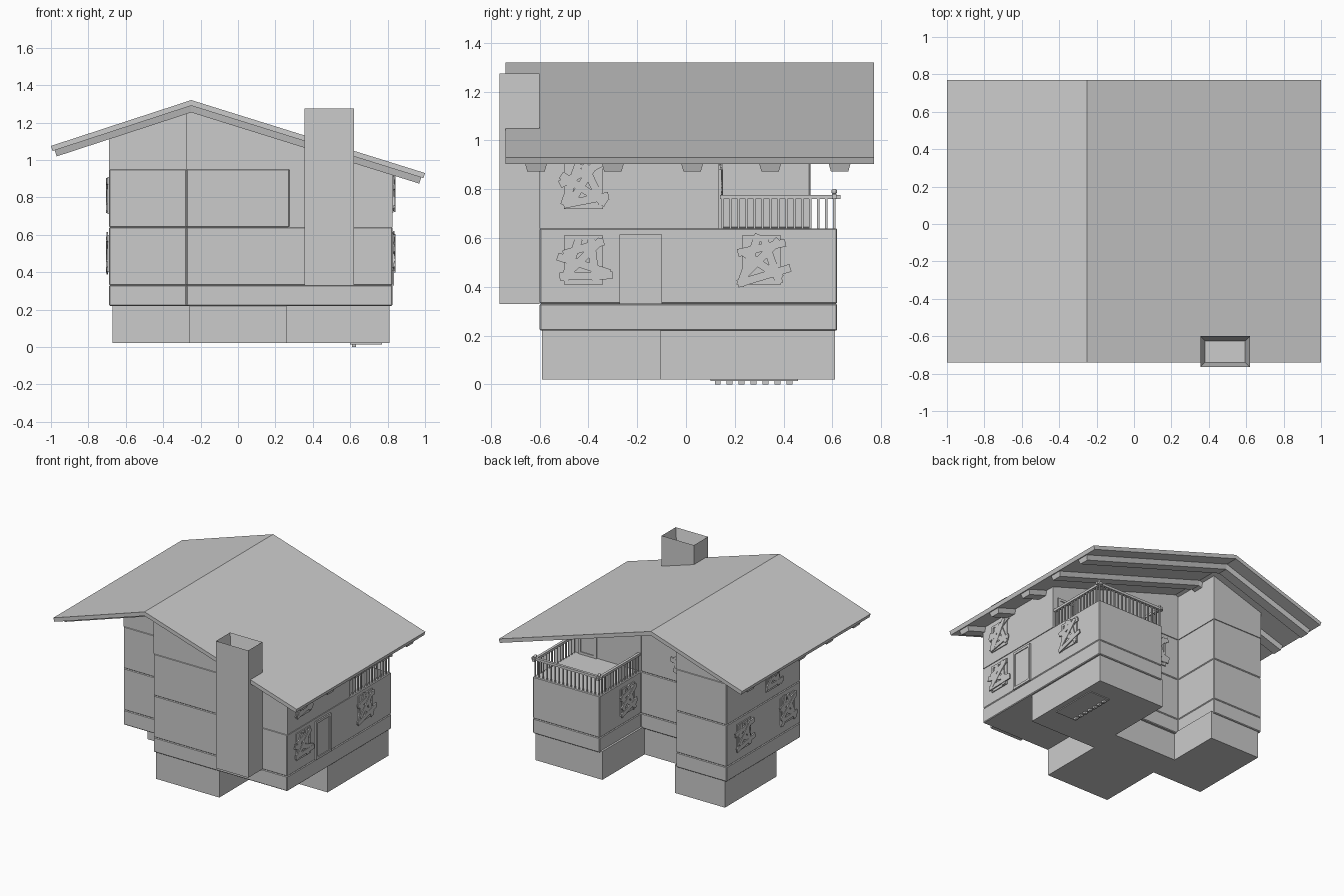
import bpy, bmesh, math, random
from mathutils import Matrix, Vector

if "Cube" in bpy.data.objects:
    bpy.data.objects.remove(bpy.data.objects["Cube"])

random.seed(4)
RIDGE, LEFT, RIGHT = (-0.25, 1.32), (-1.0, 1.075), (1.0, 0.93)


def finish(name, bm, bevel=0):
    bmesh.ops.recalc_face_normals(bm, faces=bm.faces)
    me = bpy.data.meshes.new(name)
    bm.to_mesh(me)
    bm.free()
    ob = bpy.data.objects.new(name, me)
    bpy.context.collection.objects.link(ob)
    if bevel:
        m = ob.modifiers.new("Bevel", 'BEVEL')
        m.width = bevel
        m.segments = 1
        m.limit_method = 'ANGLE'
    return ob


def box(bm, center, size, mat=Matrix(), turn=0):
    """Box in local axes (u, v, w) of mat, turned about w."""
    bmesh.ops.create_cube(bm, size=1, matrix=mat @ Matrix.Translation(center)
                          @ Matrix.Rotation(turn, 4, 'Z') @ Matrix.Diagonal((*size, 1)))


def prism(name, outline, z0, z1=None, bevel=0.005):
    """Extruded floor plan; without z1 it rises to the underside of the roof."""
    bm = bmesh.new()
    face = bm.faces.new([bm.verts.new((x, y, z0)) for x, y in outline])
    ext = bmesh.ops.extrude_face_region(bm, geom=[face])["geom"]
    top = [v for v in ext if isinstance(v, bmesh.types.BMVert)]
    bmesh.ops.translate(bm, verts=top, vec=(0, 0, (z1 or 2.0) - z0))
    bmesh.ops.recalc_face_normals(bm, faces=bm.faces)
    if z1 is None:
        for end in (LEFT, RIGHT):
            s = (RIDGE[1] - end[1]) / (RIDGE[0] - end[0])
            cut = bmesh.ops.bisect_plane(
                bm, geom=bm.verts[:] + bm.edges[:] + bm.faces[:], clear_outer=True,
                plane_co=(RIDGE[0], 0, RIDGE[1] - 0.02), plane_no=(-s, 0, 1))
            edges = [e for e in cut["geom_cut"] if isinstance(e, bmesh.types.BMEdge)]
            bmesh.ops.edgeloop_fill(bm, edges=edges)
        bevel = 0
    return finish(name, bm, bevel)


def chevron(name, y0, y1, drop, thick, inset=0.0, taper=0.0):
    """Roof-shaped strip, `drop` below the roof top, running along both slopes."""
    sl = (RIDGE[1] - LEFT[1]) / (RIDGE[0] - LEFT[0])
    sr = (RIDGE[1] - RIGHT[1]) / (RIDGE[0] - RIGHT[0])

    def row(d, ins):
        return [(LEFT[0] + ins, LEFT[1] + sl * ins - d), (RIDGE[0], RIDGE[1] - d),
                (RIGHT[0] - ins, RIGHT[1] - sr * ins - d)]
    bm = bmesh.new()
    rings = []
    for sgn, y in ((1, y0), (-1, y1)):
        up = [bm.verts.new((x, y, z)) for x, z in row(drop, inset)]
        lo = [bm.verts.new((x, y + sgn * taper, z))
              for x, z in row(drop + thick, inset + thick * 0.3)]
        rings.append(up + lo[::-1])
    a, b = rings
    for r in (a, b):
        bm.faces.new((r[0], r[1], r[4], r[5]))
        bm.faces.new((r[1], r[2], r[3], r[4]))
    for i in range(6):
        j = (i + 1) % 6
        bm.faces.new((a[i], a[j], b[j], b[i]))
    return finish(name, bm)


def on_wall(origin, normal):
    n = Vector(normal)
    u = Vector((0, 0, 1)).cross(n)
    m = Matrix((u, (0, 0, 1), n)).transposed().to_4x4()
    m.translation = origin
    return m


def frame(bm, m, w, h, t=0.016, d=0.014):
    for s in (-1, 1):
        box(bm, (s * (w - t) / 2, 0, 0), (t, h, d), m)
        box(bm, (0, s * (h - t) / 2, 0), (w - 2 * t, t, d), m)


def boarded_window(name, origin, normal, w=0.16, h=0.2):
    m = on_wall(origin, normal)
    bm = bmesh.new()
    frame(bm, m, w, h)
    box(bm, (0, 0, 0), (w - 0.02, h - 0.02, 0.004), m)
    # crooked planks nailed over the opening
    for i, (u, v, deg) in enumerate([(-0.05, 0, 80), (0.04, 0.0, 105), (0, 0.05, 20),
                                     (0, -0.02, -25), (0.01, -0.065, 8), (0, 0.01, 50)]):
        box(bm, (u, v, 0.008 + 0.001 * i), (random.uniform(0.17, 0.23), 0.032, 0.008), m,
            math.radians(deg + random.uniform(-12, 12)))
    finish(name, bm)


def door(name, origin, normal, w, h):
    m = on_wall(origin, normal)
    bm = bmesh.new()
    frame(bm, m, w, h, 0.018, 0.02)
    box(bm, (0, 0, 0), (w - 0.03, h - 0.03, 0.008), m)
    finish(name, bm)


# stone foundation, set in from the walls and missing under the front right corner
prism("foundation", [(-0.26, -0.59), (0.26, -0.59), (0.26, -0.105), (0.81, -0.105), (0.81, 0.61),
                     (0.26, 0.61), (0.26, 0.115), (-0.26, 0.115), (-0.26, 0.5), (-0.67, 0.5),
                     (-0.67, -0.105), (-0.26, -0.105)], 0.02, 0.23, 0)

# storeys
left_wing = [(-0.275, 0.51), (-0.69, 0.51), (-0.69, -0.36), (-0.275, -0.36)]
ground = [(-0.275, -0.6), (0.825, -0.6), (0.825, 0.62), (0.275, 0.62), (0.275, 0.135),
          (-0.275, 0.135)] + left_wing
upper = [(-0.275, -0.6), (0.275, -0.6), (0.275, 0.135), (-0.275, 0.135)] + left_wing
prism("base_band", ground, 0.22, 0.33)
prism("ground_storey", ground, 0.33, 0.64)
prism("upper_storey", upper, 0.64, 0.95)
prism("attic", upper, 0.95)
prism("upper_right_room", [(0.275, -0.6), (0.825, -0.6), (0.825, 0.135), (0.275, 0.135)], 0.64)

# roof and rafters
chevron("roof", -0.74, 0.77, 0, 0.03)
for i, y in enumerate((-0.615, -0.3, 0.025, 0.345, 0.63)):
    chevron(f"rafter_{i + 1}", y - 0.045, y + 0.045, 0.03, 0.036, 0.02, 0.009)

# chimney with open flue
bm = bmesh.new()
box(bm, (0.4875, -0.6825, 0.8025), (0.265, 0.165, 0.945))
bm.faces.ensure_lookup_table()
top = max(bm.faces, key=lambda f: f.calc_center_median().z)
bmesh.ops.inset_region(bm, faces=[top], thickness=0.036)
bmesh.ops.translate(bm, verts=top.verts, vec=(0, 0, -0.12))
finish("chimney", bm)

# boarded windows on the side walls and in the rear recess
for y, z in ((-0.42, 0.51), (-0.42, 0.82), (0.31, 0.51)):
    boarded_window("right_window", (0.825, y, z), (1, 0, 0))
for y, z in ((-0.2, 0.5), (-0.03, 0.81), (0.31, 0.5)):
    boarded_window("left_window", (-0.69, y, z), (-1, 0, 0))
boarded_window("recess_window", (-0.08, 0.135, 0.8), (0, 1, 0))
boarded_window("balcony_side_window", (0.275, 0.3, 0.5), (-1, 0, 0))

# doors
door("side_door", (0.825, -0.185, 0.472), (1, 0, 0), 0.175, 0.285)
door("balcony_door", (0.71, 0.135, 0.76), (0, 1, 0), 0.15, 0.24)

# balcony railing
bm = bmesh.new()
x0, x1, y0, y1 = 0.287, 0.813, 0.14, 0.608
box(bm, ((x0 + x1) / 2, y1, 0.772), (x1 - x0 + 0.05, 0.02, 0.018))
for x in (x0, x1):
    box(bm, (x, (y0 + y1 + 0.025) / 2, 0.768), (0.02, y1 - y0 + 0.025, 0.018))
    bmesh.ops.create_uvsphere(bm, u_segments=10, v_segments=6, radius=0.012,
                              matrix=Matrix.Translation((x, y1, 0.79)))
    for i in range(15):
        box(bm, (x, y0 + 0.01 + (y1 - y0 - 0.01) * i / 14, 0.7), (0.009, 0.009, 0.13))
for i in range(1, 16):
    box(bm, (x0 + (x1 - x0) * i / 16, y1, 0.7), (0.009, 0.009, 0.13))
finish("balcony_railing", bm)

# cellar hatch with studs under the rear right foundation
bm = bmesh.new()
box(bm, (0.685, 0.28, 0.018), (0.17, 0.36, 0.008))
for i in range(7):
    box(bm, (0.62, 0.13 + i * 0.049, 0.01), (0.02, 0.024, 0.02))
finish("cellar_hatch", bm)
